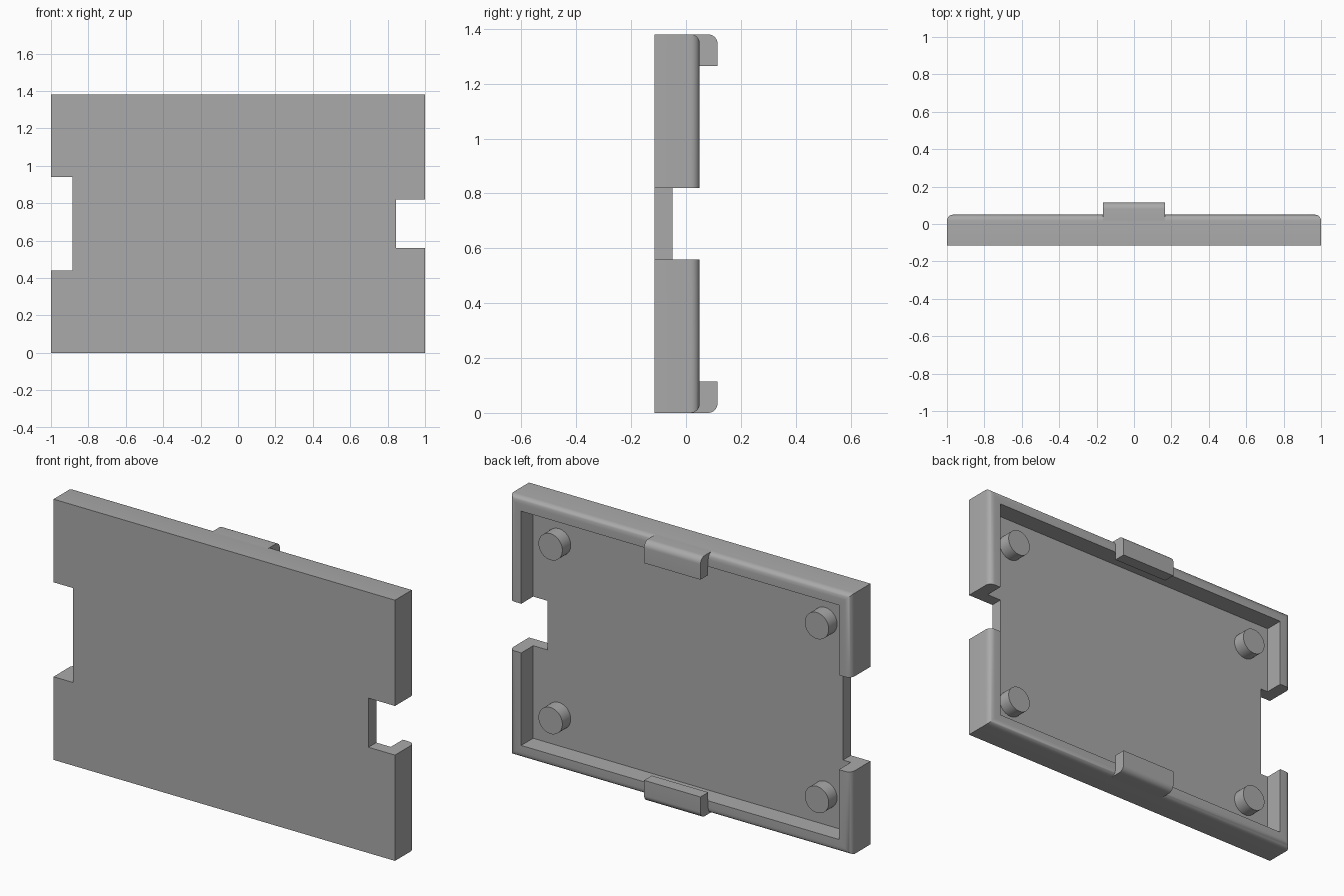
import bpy, bmesh, math
from mathutils import Vector, Matrix

if "Cube" in bpy.data.objects:
    bpy.data.objects.remove(bpy.data.objects["Cube"], do_unlink=True)

HEIGHT = 1.38
FRONT, FLOOR, RIM = -0.115, -0.05, 0.05
WALL = 0.07
ROUND = 0.033

grey = bpy.data.materials.new("plain_grey")
grey.use_nodes = True
colour = (0.4, 0.4, 0.4, 1)
grey.diffuse_color = colour
grey.node_tree.nodes["Principled BSDF"].inputs["Base Color"].default_value = colour


def finish(name, bm):
    """Turn a bmesh into a named object with the grey material."""
    bmesh.ops.recalc_face_normals(bm, faces=bm.faces)
    mesh = bpy.data.meshes.new(name)
    bm.to_mesh(mesh)
    bm.free()
    mesh.materials.append(grey)
    obj = bpy.data.objects.new(name, mesh)
    bpy.context.collection.objects.link(obj)
    return obj


def box(low, high):
    low, high = Vector(low), Vector(high)
    bm = bmesh.new()
    bmesh.ops.create_cube(bm, size=1)
    bmesh.ops.scale(bm, vec=high - low, verts=bm.verts)
    bmesh.ops.translate(bm, vec=(low + high) / 2, verts=bm.verts)
    return bm


def activate(obj):
    bpy.ops.object.select_all(action="DESELECT")
    obj.select_set(True)
    bpy.context.view_layer.objects.active = obj


def smooth(obj):
    activate(obj)
    bpy.ops.object.shade_smooth_by_angle(angle=math.radians(35))


def cut(obj, low, high):
    cutter = finish("cutter", box(low, high))
    cutter.hide_render = True
    mod = obj.modifiers.new("cut", "BOOLEAN")
    mod.operation = "DIFFERENCE"
    mod.solver = "EXACT"
    mod.object = cutter
    activate(obj)
    bpy.ops.object.modifier_apply(modifier=mod.name)
    bpy.data.objects.remove(cutter, do_unlink=True)


# Tray: slab with rounded back outer edges, hollowed and notched at both ends
bm = box((-1, FRONT, 0), (1, RIM, HEIGHT))
back_edges = [e for e in bm.edges if all(v.co.y > 0 for v in e.verts)]
bmesh.ops.bevel(bm, geom=back_edges, offset=ROUND, segments=6,
                profile=0.5, affect="EDGES")
tray = finish("tray", bm)
cut(tray, (WALL - 1, FLOOR, WALL), (1 - WALL, 0.3, HEIGHT - WALL))
cut(tray, (-1.2, -0.3, 0.44), (-0.885, 0.3, 0.94))
cut(tray, (0.845, -0.3, 0.56), (1.2, 0.3, 0.82))
smooth(tray)

# Hooked clips in the middle of the long rims
CLIP_HALF, CLIP_BACK, CLIP_LIP, CLIP_ROUND = 0.165, 0.115, 0.115, 0.035
root = RIM - ROUND
profile = [(root, 0)]
for i in range(9):
    a = math.pi / 2 * i / 8
    profile.append((CLIP_BACK - CLIP_ROUND * (1 - math.sin(a)),
                    CLIP_ROUND * (1 - math.cos(a))))
profile += [(CLIP_BACK, CLIP_LIP), (RIM, CLIP_LIP), (RIM, 0.06), (root, 0.06)]
for name, flip in (("bottom_clip", False), ("top_clip", True)):
    bm = bmesh.new()
    face = bm.faces.new([bm.verts.new((-CLIP_HALF, y, HEIGHT - z if flip else z))
                         for y, z in profile])
    out = bmesh.ops.extrude_face_region(bm, geom=[face])
    moved = [g for g in out["geom"] if isinstance(g, bmesh.types.BMVert)]
    bmesh.ops.translate(bm, vec=(2 * CLIP_HALF, 0, 0), verts=moved)
    smooth(finish(name, bm))

# Four round pegs standing on the tray floor
PEG_TOP, PEG_BASE = 0.02, FLOOR - 0.01
for side, sx in (("left", 1), ("right", -1)):
    for level, sz in (("upper", 1), ("lower", -1)):
        bm = bmesh.new()
        bmesh.ops.create_cone(bm, cap_ends=True, segments=40, radius1=0.07,
                              radius2=0.07, depth=PEG_TOP - PEG_BASE)
        bmesh.ops.rotate(bm, matrix=Matrix.Rotation(math.pi / 2, 3, "X"), verts=bm.verts)
        bmesh.ops.translate(bm, verts=bm.verts, vec=(
            sx * 0.78, (PEG_TOP + PEG_BASE) / 2, HEIGHT / 2 + sz * 0.46))
        smooth(finish(f"{level}_{side}_peg", bm))
